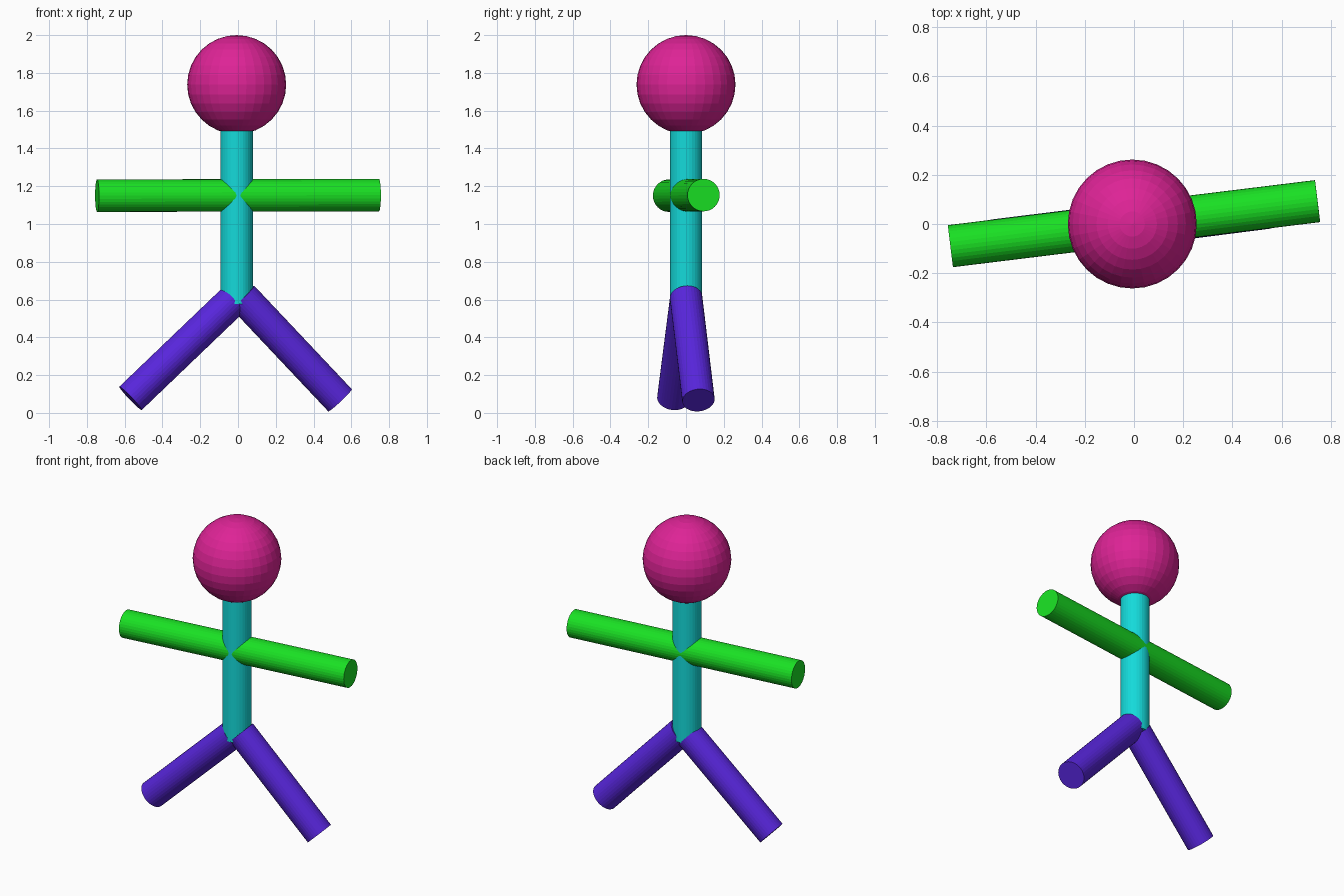
import bpy
from mathutils import Vector

if "Cube" in bpy.data.objects:
    bpy.data.objects.remove(bpy.data.objects["Cube"])

LIMB_RADIUS = 0.086


def material(name, rgb):
    mat = bpy.data.materials.new(name)
    mat.diffuse_color = (*rgb, 1.0)
    mat.use_nodes = True
    mat.node_tree.nodes["Principled BSDF"].inputs["Base Color"].default_value = mat.diffuse_color
    return mat


def rod(name, start, end, mat):
    """Flat-shaded 32-sided cylinder between two points."""
    start, end = Vector(start), Vector(end)
    axis = end - start
    bpy.ops.mesh.primitive_cylinder_add(
        vertices=32, radius=LIMB_RADIUS, depth=axis.length,
        location=(start + end) / 2,
        rotation=axis.to_track_quat('Z', 'Y').to_euler())
    obj = bpy.context.object
    obj.name = name
    obj.data.materials.append(mat)
    return obj


pink = material("pink", (0.73, 0.017, 0.305))
cyan = material("cyan", (0.007, 0.70, 0.70))
green = material("green", (0.01, 0.75, 0.017))
purple = material("purple", (0.098, 0.019, 0.72))

# Head
bpy.ops.mesh.primitive_uv_sphere_add(
    segments=32, ring_count=16, radius=0.262, location=(-0.007, 0, 1.738))
head = bpy.context.object
head.name = "head"
head.data.materials.append(pink)

# Torso, running up into the head
rod("torso", (-0.007, 0, 0.577), (-0.007, 0, 1.60), cyan)

# Both arms are one straight bar, turned slightly about z
rod("arms", (-0.746, -0.09, 1.15), (0.746, 0.093, 1.153), green)

# Legs, splayed outwards with a small stride
rod("left_leg", (-0.026, 0, 0.597), (-0.569, -0.067, 0.077), purple)
rod("right_leg", (0.024, 0, 0.614), (0.54, 0.066, 0.067), purple)
